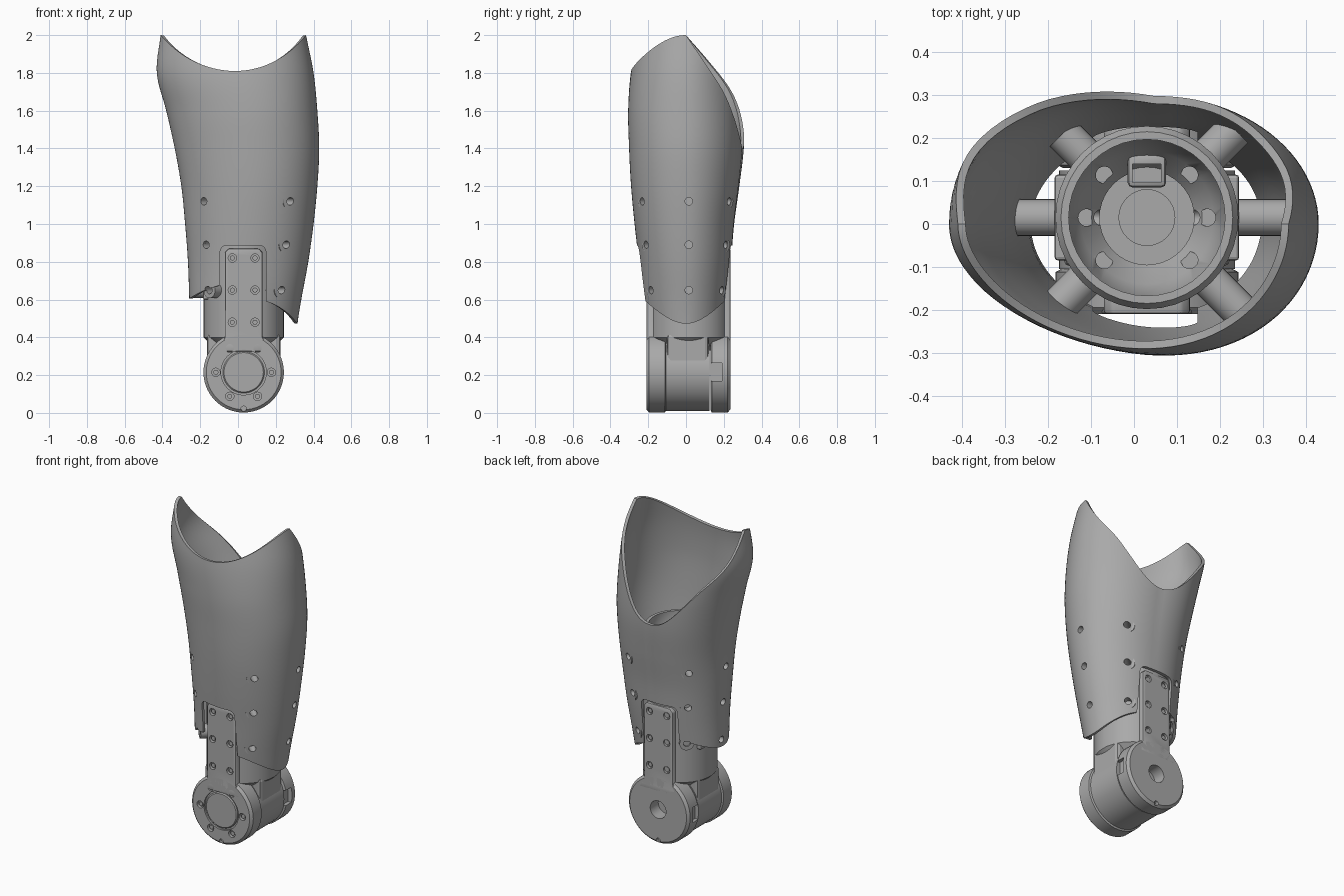
import bpy, bmesh, math
from mathutils import Vector, Matrix

cube = bpy.data.objects.get("Cube")
if cube:
    bpy.data.objects.remove(cube)

grey = bpy.data.materials.new("plain_grey")
grey.use_nodes = True
COLOUR = (0.4, 0.4, 0.4, 1)
grey.diffuse_color = COLOUR
grey.node_tree.nodes["Principled BSDF"].inputs["Base Color"].default_value = COLOUR

CX, CY, HUB = 0.03, 0.015, 0.215           # column axis and joint height
DIRS = [math.radians(a) for a in (0, 45, 135, 180, 225, 315)]
LEVELS = (0.65, 0.89, 1.12)


def make(name, bm):
    mesh = bpy.data.meshes.new(name)
    bm.to_mesh(mesh)
    bm.free()
    mesh.materials.append(grey)
    ob = bpy.data.objects.new(name, mesh)
    bpy.context.collection.objects.link(ob)
    return ob


def smooth(ob, angle=32):
    bpy.ops.object.select_all(action='DESELECT')
    ob.select_set(True)
    bpy.context.view_layer.objects.active = ob
    bpy.ops.object.shade_smooth_by_angle(angle=math.radians(angle))


def lathe(name, profile, origin, axis=(0, 0, 1), seg=40, closed=False):
    """Spin (radius, height) points around an axis."""
    bm = bmesh.new()
    vs = [bm.verts.new((r, 0, h)) for r, h in profile]
    pairs = list(zip(vs, vs[1:])) + ([(vs[-1], vs[0])] if closed else [])
    es = [bm.edges.new(p) for p in pairs]
    bmesh.ops.spin(bm, geom=vs + es, axis=(0, 0, 1), cent=(0, 0, 0),
                   angle=math.tau, steps=seg, use_duplicate=False)
    bmesh.ops.remove_doubles(bm, verts=bm.verts, dist=1e-5)
    bmesh.ops.dissolve_degenerate(bm, edges=bm.edges, dist=1e-6)
    bmesh.ops.recalc_face_normals(bm, faces=bm.faces)
    turn = Vector((0, 0, 1)).rotation_difference(Vector(axis)).to_matrix().to_4x4()
    bm.transform(Matrix.Translation(origin) @ turn)
    return make(name, bm)


def add_rod(bm, start, end, r, seg=20):
    a, b = Vector(start), Vector(end)
    turn = Vector((0, 0, 1)).rotation_difference(b - a).to_matrix().to_4x4()
    bmesh.ops.create_cone(bm, cap_ends=True, segments=seg, radius1=r, radius2=r,
                          depth=(b - a).length,
                          matrix=Matrix.Translation((a + b) / 2) @ turn)


def add_box(bm, lo, hi, round_y=0):
    lo, hi = Vector(lo), Vector(hi)
    m = Matrix.Translation((lo + hi) / 2) @ Matrix.Diagonal((*(hi - lo), 1))
    vs = bmesh.ops.create_cube(bm, size=1, matrix=m)["verts"]
    if round_y:                             # round the edges running along y
        es = {e for v in vs for e in v.link_edges
              if abs((e.verts[0].co - e.verts[1].co).normalized().y) > 0.9}
        bmesh.ops.bevel(bm, geom=list(es), offset=round_y, segments=4,
                        affect='EDGES', profile=0.5)


def bevel(ob, width):
    mod = ob.modifiers.new("edge_bevel", 'BEVEL')
    mod.width, mod.segments = width, 2
    mod.limit_method, mod.angle_limit = 'ANGLE', math.radians(40)


def cut(ob, bm):
    tool = make(ob.name + "_cutter", bm)
    tool.hide_render = True
    tool.hide_set(True)
    mod = ob.modifiers.new("cut", 'BOOLEAN')
    mod.operation, mod.solver, mod.object = 'DIFFERENCE', 'EXACT', tool
    bpy.context.view_layer.objects.active = ob
    for m in [m.name for m in ob.modifiers]:
        bpy.ops.object.modifier_apply(modifier=m)
    bpy.data.objects.remove(tool)


# Shell sections: height, -x side, +x side, front, back
SECTIONS = [(0.48, -.255, .315, -.215, .21), (0.6, -.258, .335, -.232, .22),
            (0.8, -.265, .372, -.25, .238), (1.0, -.28, .40, -.272, .253),
            (1.2, -.30, .42, -.29, .278), (1.4, -.335, .43, -.30, .298),
            (1.6, -.38, .42, -.304, .30), (1.8, -.43, .40, -.29, .29),
            (2.0, -.41, .36, -.25, .28)]
BACK_TRIM = [(0, 2.0), (.33, 1.86), (.67, 1.70), (.85, 1.56), (1, 1.40)]


def curve_at(rows, t):
    """Smooth interpolation through rows keyed by their first value."""
    n = len(rows)
    i = max(0, min(n - 2, sum(r[0] <= t for r in rows) - 1))
    a, b = rows[i], rows[i + 1]
    p, q = rows[max(i - 1, 0)], rows[min(i + 2, n - 1)]
    w = b[0] - a[0]
    s = max(0, min(1, (t - a[0]) / w))
    out = []
    for k in range(1, len(a)):
        m0 = (b[k] - p[k]) / (b[0] - p[0]) * w
        m1 = (q[k] - a[k]) / (q[0] - a[0]) * w
        out.append(a[k] * (2*s**3 - 3*s*s + 1) + m0 * (s**3 - 2*s*s + s)
                   + b[k] * (3*s*s - 2*s**3) + m1 * (s**3 - s*s))
    return out


def shell_point(th, z):
    xl, xr, yf, yb = curve_at(SECTIONS, z)
    c, s = math.cos(th), math.sin(th)
    fade = max(0, min(1, z - 0.6))
    egg = 1 + 0.12 * c * fade if s < 0 else 1 - 0.3 * min(c, 0) * fade
    return Vector(((xl + xr) / 2 + (xr - xl) / 2 * c, (-yf if s < 0 else yb) * s * egg, z))


def trim(th):
    c, s = math.cos(th), math.sin(th)
    top = 1.81 + 0.19 * c * c if s < 0 else curve_at(BACK_TRIM, s)[0]
    r = 0.45 - 0.04 * max(-1, min(1, c * 3))
    x = shell_point(th, 0.55).x - 0.02
    return HUB - 0.015 + math.sqrt(r * r - x * x), top


def shell_reach(angle, z):
    """Distance from the column axis to the shell in a plan direction."""
    d = Vector((math.cos(angle), math.sin(angle), 0))
    pts = [shell_point(math.tau * i / 360, z) - Vector((CX, CY, z)) for i in range(360)]
    return max(pts, key=lambda p: p.normalized().dot(d)).length


# Outer shell
U, V = 96, 40
bm = bmesh.new()
grid = []
for i in range(U):
    th = math.tau * i / U
    lo, hi = trim(th)
    grid.append([bm.verts.new(shell_point(th, lo + (hi - lo) * j / V)) for j in range(V + 1)])
for i in range(U):
    a, b = grid[i], grid[(i + 1) % U]
    for j in range(V):
        bm.faces.new((a[j], b[j], b[j + 1], a[j + 1]))
shell = make("outer_shell", bm)
solid = shell.modifiers.new("thickness", 'SOLIDIFY')
solid.thickness, solid.offset = 0.018, -1
bm = bmesh.new()
for side in (-1, 1):                        # slots for the fork straps
    add_box(bm, (-0.095, side * 0.25 - 0.13, 0.3), (0.148, side * 0.25 + 0.13, 0.887), 0.035)
for z in LEVELS:
    for ang in DIRS:
        d = Vector((math.cos(ang), math.sin(ang), 0))
        o = Vector((CX, CY, z))
        add_rod(bm, o + d * 0.16, o + d * 0.6, 0.02)
cut(shell, bm)
smooth(shell, 40)

# Standoff tubes between column and shell
for z in LEVELS:
    for ang in DIRS:
        end = shell_reach(ang, z) - 0.012
        tube = lathe("standoff_tube", [(.02, .18), (.043, .18), (.043, end), (.02, end)],
                     (CX, CY, z), (math.cos(ang), math.sin(ang), 0), 24, True)
        smooth(tube)

# Central column with a stepped cup at the top
column = lathe("central_column",
               [(0, 1.05), (.11, 1.05), (.11, 1.12), (.155, 1.18), (.182, 1.23), (.182, 1.3),
                (.2, 1.3), (.213, 1.28), (.213, .4), (.14, .33), (0, .33)], (CX, CY, 0))
bm = bmesh.new()
add_rod(bm, (CX, CY, 1.02), (CX, CY, 1.08), 0.065, 32)
for ang in DIRS:
    x, y = CX + 0.14 * math.cos(ang), CY + 0.14 * math.sin(ang)
    add_rod(bm, (x, y, 1.145), (x, y, 1.26), 0.02)
for z in LEVELS:
    add_rod(bm, (CX - 0.3, CY, z), (CX + 0.3, CY, z), 0.018)
cut(column, bm)
smooth(column)

# Raised socket on the cup floor
bm = bmesh.new()
add_box(bm, (-0.015, 0.085, 1.04), (0.075, 0.165, 1.17))
socket = make("cup_socket", bm)
bevel(socket, 0.012)
bm = bmesh.new()
add_box(bm, (-0.003, 0.097, 1.13), (0.063, 0.14, 1.2))
cut(socket, bm)
smooth(socket)

# Side mounting pads on the column
for side in (-1, 1):
    bm = bmesh.new()
    x = CX + side * 0.195
    add_box(bm, (x - 0.02, CY - 0.1, 0.6), (x + 0.02, CY + 0.1, 1.18))
    pad = make("side_pad", bm)
    bevel(pad, 0.008)

# Knuckle between the fork plates
knuckle = lathe("joint_knuckle", [(0, -.115), (.205, -.115), (.205, .115), (0, .115)],
                (CX, 0.01, HUB), (0, 1, 0), 48)
smooth(knuckle)
bm = bmesh.new()
add_box(bm, (CX - 0.195, -0.1, HUB), (CX + 0.195, 0.12, 0.42))
neck = make("joint_neck", bm)
bevel(neck, 0.02)

# Fork plates: round joint disc plus a thinner bolted strap
STRAP = [(.118, .365), (.1, .40), (.1, .85), (.08, .87)]


def fork_plate(name, outer, side):
    bolts = [(CX + dx, z) for dx in (-.06, .06) for z in (.48, .65, .82)]
    ring = [(CX + .147 * math.cos(k * math.pi / 3), HUB + .147 * math.sin(k * math.pi / 3))
            for k in range(6)] if side < 0 else []
    disc = lathe(name + "_disc", [(0, 0), (.198, 0), (.213, .015), (.213, .098), (.2, .105), (0, .105)],
                 (CX, outer, HUB), (0, -side, 0), 56)
    bm = bmesh.new()
    outline = [(CX - .14, HUB + .11)] + [(CX - x, z) for x, z in STRAP] \
        + [(CX + x, z) for x, z in reversed(STRAP)] + [(CX + .14, HUB + .11)]
    face = bm.faces.new([bm.verts.new((x, outer, z)) for x, z in outline])
    ext = bmesh.ops.extrude_face_region(bm, geom=[face])["geom"]
    bmesh.ops.translate(bm, vec=(0, -side * 0.06, 0),
                        verts=[g for g in ext if isinstance(g, bmesh.types.BMVert)])
    bmesh.ops.recalc_face_normals(bm, faces=bm.faces)
    strap = make(name + "_strap", bm)
    bevel(strap, 0.008)
    for ob, holes in ((strap, bolts), (disc, ring)):
        bm = bmesh.new()
        for x, z in holes:
            add_rod(bm, (x, outer + side * .02, z), (x, outer - side * .02, z), 0.022)
        if ob is disc:                      # hub recess, index notch, side windows
            r, depth = (.12, .012) if side < 0 else (.055, .08)
            add_rod(bm, (CX, outer + side * .02, HUB), (CX, outer - side * depth, HUB), r, 40)
            add_rod(bm, (CX, outer + side * .02, .022), (CX, outer - side * .02, .022), .014)
            if side > 0:
                for sx in (-1, 1):
                    x = CX + sx * .22
                    add_box(bm, (x - .035, .125, .17), (x + .035, .19, .265))
        cut(ob, bm)
        smooth(ob)
    for x, z in bolts + ring:
        bolt = lathe("bolt_head", [(0, 0), (.013, 0), (.013, .02), (0, .02)],
                     (x, outer - side * .008, z), (0, -side, 0), 16)
        smooth(bolt)


fork_plate("front_fork", -0.21, -1)
fork_plate("back_fork", 0.235, 1)

# Hub cap in the front recess
cap = lathe("front_hub_cap", [(0, 0), (.104, 0), (.11, .006), (.11, .03), (0, .03)],
            (CX, -0.209, HUB), (0, 1, 0), 48)
smooth(cap)
